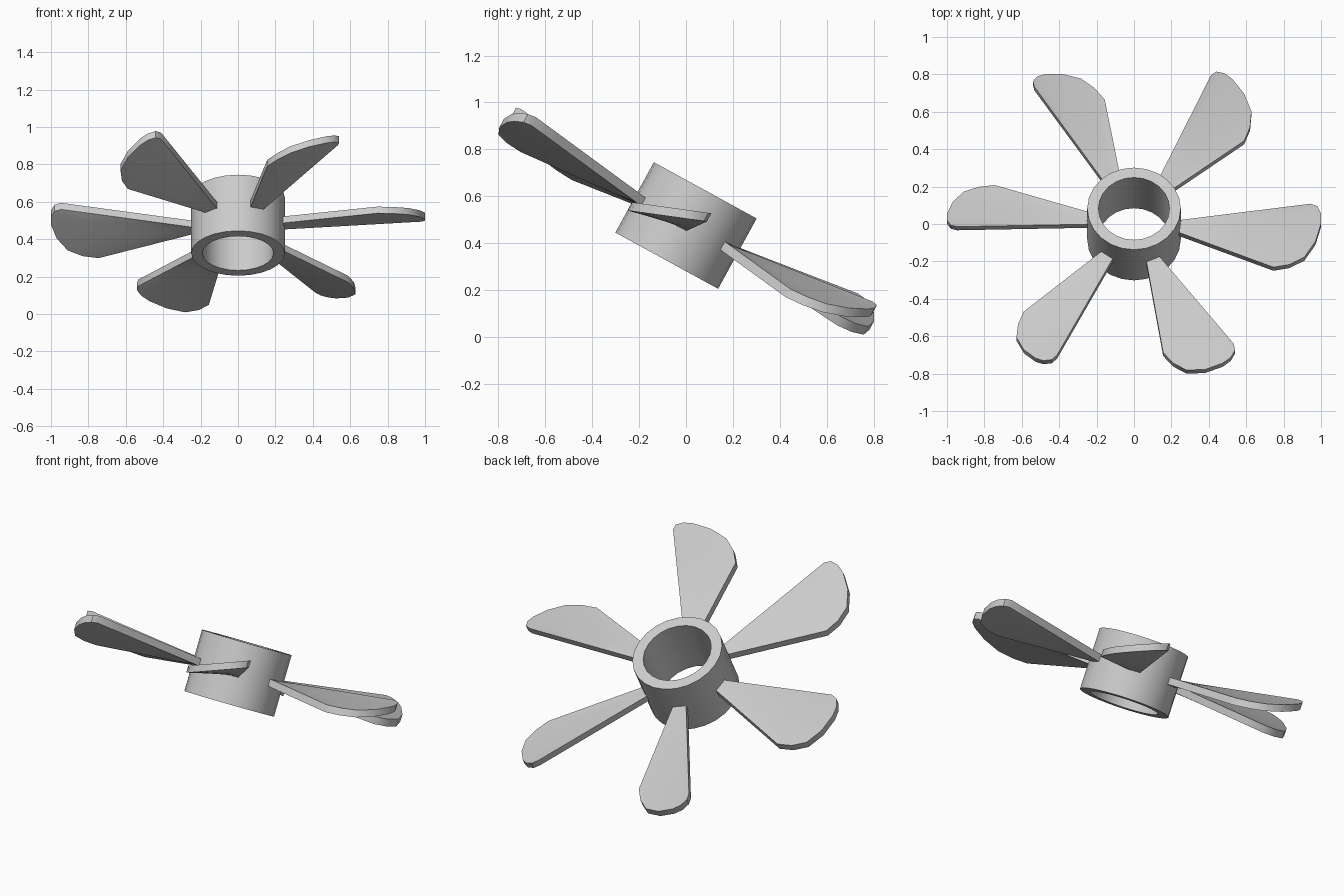
import bpy, bmesh, math
from mathutils import Matrix

if "Cube" in bpy.data.objects:
    bpy.data.objects.remove(bpy.data.objects["Cube"])

# Shared frame: rotor axis leans towards +y
TILT = Matrix.Translation((0, 0, 0.475)) @ Matrix.Rotation(math.radians(-28.7), 4, 'X')


def finish(name, bm, matrix, angle):
    bmesh.ops.recalc_face_normals(bm, faces=bm.faces)
    mesh = bpy.data.meshes.new(name)
    bm.to_mesh(mesh)
    bm.free()
    ob = bpy.data.objects.new(name, mesh)
    bpy.context.collection.objects.link(ob)
    ob.matrix_world = matrix
    bpy.ops.object.select_all(action='DESELECT')
    ob.select_set(True)
    bpy.context.view_layer.objects.active = ob
    bpy.ops.object.shade_smooth_by_angle(angle=math.radians(angle))
    return ob


# Hub: open ring, rectangle section revolved
def make_hub(seg=24):
    bm = bmesh.new()
    section = [(0.25, -0.171), (0.25, 0.171), (0.19, 0.171), (0.19, -0.171)]
    rings = []
    for i in range(seg):
        a = 2 * math.pi * i / seg
        rings.append([bm.verts.new((r * math.cos(a), r * math.sin(a), z)) for r, z in section])
    for i in range(seg):
        p, q = rings[i], rings[(i + 1) % seg]
        for k in range(4):
            m = (k + 1) % 4
            bm.faces.new((p[k], q[k], q[m], p[m]))
    finish("hub", bm, TILT, 30)


# Blade: level at the root, pitched at the rounded tip
ARC = [(0.745, -0.25), (0.83, -0.237), (0.91, -0.2), (0.97, -0.12),
       (1.0, -0.03), (1.0, 0.02), (0.98, 0.058), (0.945, 0.07)]
HALF = 0.02
STEPS = 5


def make_blade(index):
    bm = bmesh.new()
    n = len(ARC)
    layers = []
    for side in (-HALF, HALF):
        grid = []
        for s in range(STEPS + 1):
            f = s / STEPS
            row = []
            for i, (r, t) in enumerate(ARC):
                t0 = -0.06 + 0.072 * i / (n - 1)
                w = 0.38 * (t + 0.135)
                row.append(bm.verts.new((0.235 + (r - 0.235) * f, t0 + (t - t0) * f, w * f + side)))
            grid.append(row)
        for s in range(STEPS):
            for i in range(n - 1):
                bm.faces.new((grid[s][i], grid[s][i + 1], grid[s + 1][i + 1], grid[s + 1][i]))
        border = grid[0] + [g[-1] for g in grid[1:]] + grid[-1][-2::-1] + [g[0] for g in grid[-2:0:-1]]
        layers.append(border)
    lo, hi = layers
    for k in range(len(lo)):
        m = (k + 1) % len(lo)
        bm.faces.new((lo[k], lo[m], hi[m], hi[k]))
    finish(f"blade_{index + 1}", bm, TILT @ Matrix.Rotation(math.radians(60 * index), 4, 'Z'), 30)


make_hub()
for index in range(6):
    make_blade(index)
